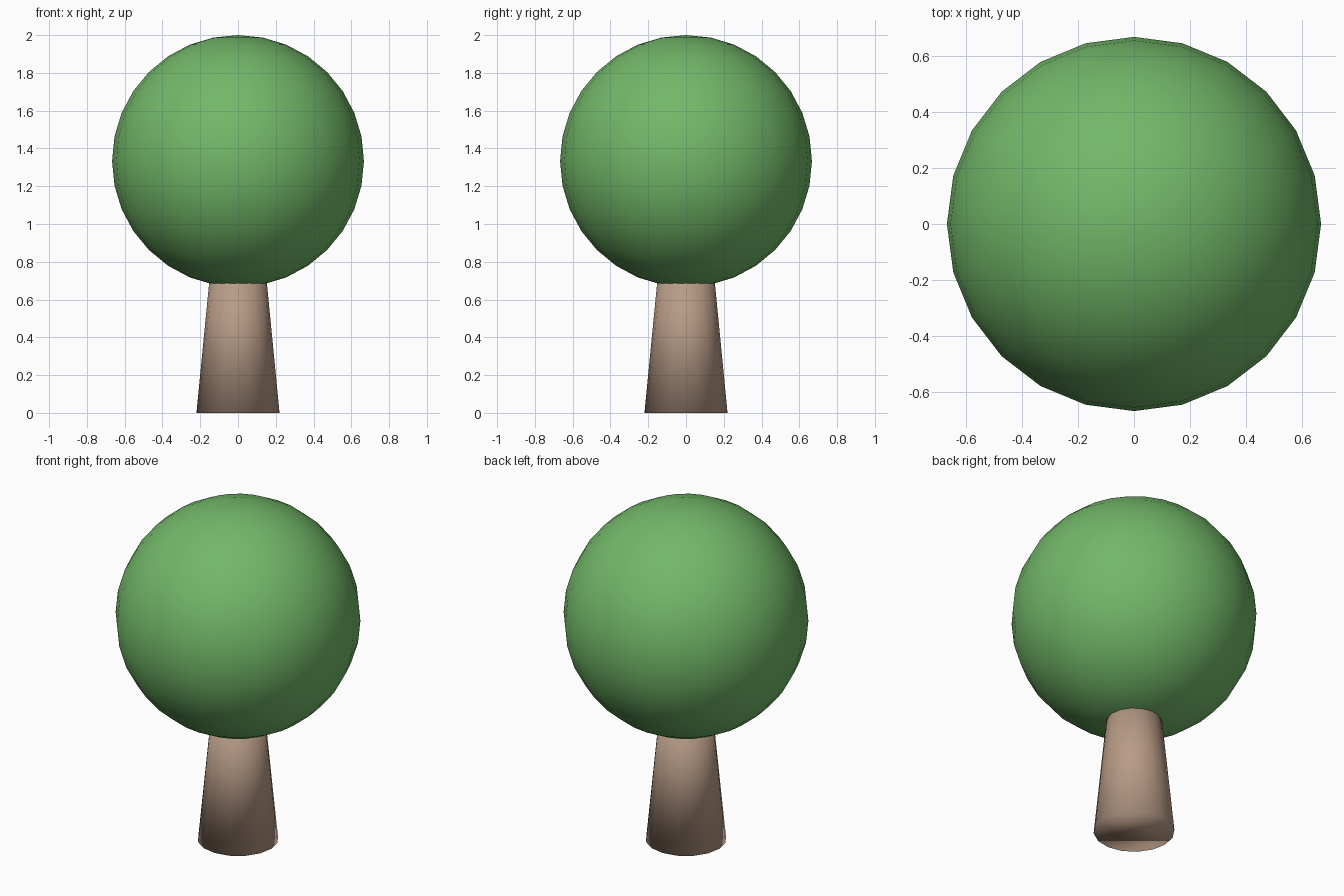
import bpy

cube = bpy.data.objects.get("Cube")
if cube:
    bpy.data.objects.remove(cube, do_unlink=True)


def make_material(name, rgb):
    mat = bpy.data.materials.new(name)
    mat.use_nodes = True
    color = (*rgb, 1.0)
    mat.diffuse_color = color
    mat.node_tree.nodes["Principled BSDF"].inputs["Base Color"].default_value = color
    return mat


def finish(name, mat):
    obj = bpy.context.object
    obj.name = obj.data.name = name
    obj.data.materials.append(mat)
    bpy.ops.object.shade_smooth()


leaf_green = make_material("leaf green", (0.17, 0.48, 0.14))
bark_brown = make_material("bark brown", (0.48, 0.33, 0.24))

# Tapered trunk, its top tucked inside the crown
trunk_height = 0.83
bpy.ops.mesh.primitive_cone_add(vertices=16, radius1=0.22, radius2=0.139,
                                depth=trunk_height,
                                location=(0, 0, trunk_height / 2))
finish("trunk", bark_brown)

# Round leafy crown
crown_radius = 2 / 3
bpy.ops.mesh.primitive_uv_sphere_add(segments=24, ring_count=16,
                                     radius=crown_radius,
                                     location=(0, 0, 2 - crown_radius))
finish("crown", leaf_green)
